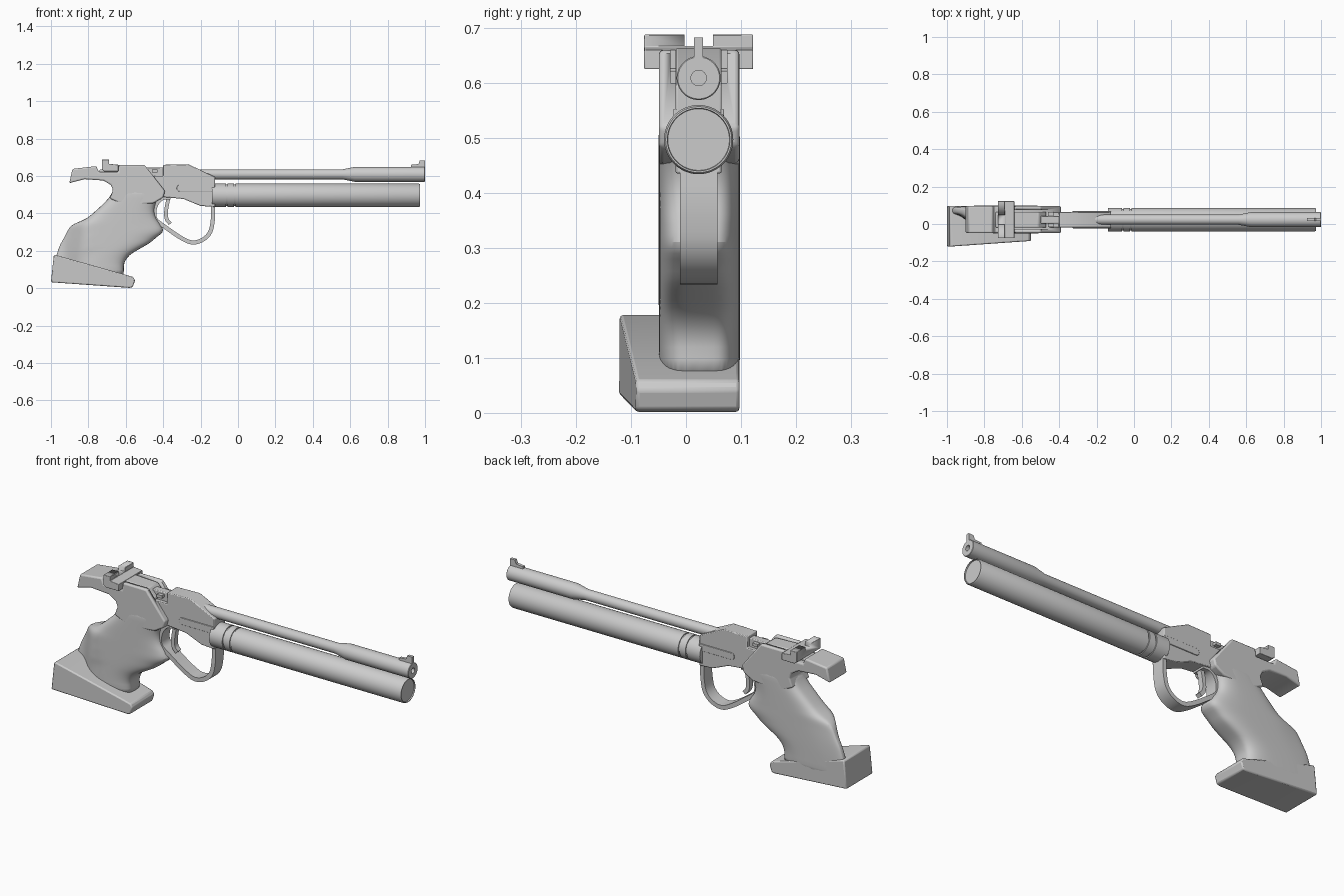
import bpy, bmesh, math

if "Cube" in bpy.data.objects:
    bpy.data.objects.remove(bpy.data.objects["Cube"])

YC = 0.023  # bore plane


def finish(name, bm, bevel=0, sub=0, segs=2, angle=35):
    bmesh.ops.recalc_face_normals(bm, faces=bm.faces)
    me = bpy.data.meshes.new(name)
    bm.to_mesh(me)
    bm.free()
    ob = bpy.data.objects.new(name, me)
    bpy.context.collection.objects.link(ob)
    bpy.ops.object.select_all(action='DESELECT')
    ob.select_set(True)
    bpy.context.view_layer.objects.active = ob
    bpy.ops.object.shade_smooth_by_angle(angle=math.radians(angle))
    if bevel:
        m = ob.modifiers.new("bevel", 'BEVEL')
        m.width, m.segments, m.limit_method = bevel, segs, 'ANGLE'
    if sub:
        m = ob.modifiers.new("subsurf", 'SUBSURF')
        m.levels = m.render_levels = sub
    return ob


def prism(name, pts, y0, y1, bevel=0, taper=None, segs=2):
    """Extrude an x-z outline from y0 to y1; taper(x) replaces y0."""
    bm = bmesh.new()
    a = [bm.verts.new((x, taper(x) if taper else y0, z)) for x, z in pts]
    b = [bm.verts.new((x, y1, z)) for x, z in pts]
    bm.faces.new(a)
    bm.faces.new(b[::-1])
    for i in range(len(pts)):
        j = (i + 1) % len(pts)
        bm.faces.new((a[i], b[i], b[j], a[j]))
    return finish(name, bm, bevel, segs=segs)


def box(name, x0, x1, y0, y1, z0, z1, bevel=0):
    return prism(name, [(x0, z0), (x1, z0), (x1, z1), (x0, z1)], y0, y1, bevel)


def loft(name, rings, sub=0):
    bm = bmesh.new()
    rows = [[bm.verts.new(p) for p in r] for r in rings]
    n = len(rows[0])
    for a, b in zip(rows, rows[1:]):
        for i in range(n):
            j = (i + 1) % n
            bm.faces.new((a[i], a[j], b[j], b[i]))
    bm.faces.new(rows[0])
    bm.faces.new(rows[-1])
    return finish(name, bm, sub=sub)


def lathe(name, prof, zc, n=48):
    """Turn (x, radius) pairs around the axis y=YC, z=zc."""
    ang = [2 * math.pi * i / n for i in range(n)]
    return loft(name, [[(x, YC + r * math.cos(t), zc + r * math.sin(t)) for t in ang]
                       for x, r in prof])


def strip(name, path, half, y0, y1, rounds=3):
    """Curved band: corner-cut path thickened in the x-z plane."""
    for _ in range(rounds):
        new = [path[0]]
        for (ax, az), (bx, bz) in zip(path, path[1:]):
            new += [(.75 * ax + .25 * bx, .75 * az + .25 * bz), (.25 * ax + .75 * bx, .25 * az + .75 * bz)]
        path = new + [path[-1]]
    left, right = [], []
    for i, (x, z) in enumerate(path):
        a, b = path[max(i - 1, 0)], path[min(i + 1, len(path) - 1)]
        dx, dz = b[0] - a[0], b[1] - a[1]
        d = math.hypot(dx, dz)
        left.append((x - dz / d * half, z + dx / d * half))
        right.append((x + dz / d * half, z - dx / d * half))
    return prism(name, left + right[::-1], y0, y1)


def cut(ob, cutter):
    cutter.hide_render = True
    cutter.hide_set(True)
    m = ob.modifiers.new("cut", 'BOOLEAN')
    m.object, m.operation, m.solver = cutter, 'DIFFERENCE', 'EXACT'


# air reservoir with two grooves
R, G = 0.063, 0.058
lathe("air_cylinder", [(-.14, R), (-.064, R), (-.064, G), (-.056, G), (-.056, R), (-.022, R),
                       (-.022, G), (-.014, G), (-.014, R), (.966, R), (.972, R - .003),
                       (.972, R - .006), (.966, R - .007)], 0.497)

# barrel with thicker muzzle and bore
lathe("barrel", [(-.22, .027), (.56, .027), (.625, .04), (.998, .04), (1, .038),
                 (1, .014), (.93, .014)], 0.609)

# front sight
prism("front_sight", [(.925, .64), (1, .64), (1, .683), (.972, .683), (.965, .664), (.925, .66)],
      YC - .008, YC + .008)

# receiver
prism("receiver", [(-.5, .5), (-.39, .487), (-.29, .477), (-.2, .44), (-.123, .435), (-.123, .595),
                   (-.265, .663), (-.4, .66), (-.4, .6), (-.5, .6)], YC - .042, YC + .042, .004)
for side in (-1, 1):
    cap = [(-.31 + .018 * math.cos(t), .535 + .018 * math.sin(t))
           for t in [math.pi / 2 + math.pi * i / 10 for i in range(11)]]
    prism("receiver_side_rib", cap + [(-.124, .517), (-.124, .553)],
          YC + side * .035, YC + side * .046, .002)

# breech block and loading rail between the grip cheeks
prism("breech_block", [(-.74, .6), (-.47, .6), (-.47, .615), (-.51, .655), (-.64, .66), (-.65, .64), (-.74, .635)],
      YC - .042, YC + .042, .005)
box("loading_rail", -.5, -.39, YC - .02, YC + .02, .59, .645, .004)
box("cocking_stud", -.46, -.43, YC - .04, YC + .04, .62, .635)

# rear sight with notched blade
sight = prism("rear_sight", [(-.728, .635), (-.715, .625), (-.64, .625), (-.64, .66), (-.69, .665), (-.69, .688),
                             (-.728, .688)], -.076, .122, .002)
cut(sight, box("sight_notch_cutter", -.8, -.6, -.003, .049, .667, .72))

# trigger guard and trigger
strip("trigger_guard", [(-.134, .45), (-.132, .37), (-.15, .28), (-.235, .235), (-.31, .27), (-.40, .335),
                        (-.45, .37), (-.445, .44), (-.41, .485), (-.36, .485)], .011, YC - .034, YC + .034)
strip("trigger", [(-.37, .49), (-.385, .42), (-.385, .37), (-.362, .345)], .01, YC - .014, YC + .014)

# hand grip: stacked rings (z, back x, front x), flat far side, thin heel flange at the back
ROWS = [(.05, -.99, -.60), (.10, -.985, -.612), (.14, -.98, -.61), (.18, -.97, -.58), (.205, -.962, -.535),
        (.225, -.955, -.50), (.245, -.945, -.465), (.27, -.93, -.44), (.29, -.92, -.41), (.31, -.91, -.395),
        (.335, -.895, -.41), (.352, -.86, -.42), (.37, -.81, -.435), (.41, -.765, -.45), (.46, -.71, -.44),
        (.50, -.675, -.41), (.55, -.665, -.41)]


def spow(v, p):
    return math.copysign(abs(v) ** p, v)


def grip_ring(z, xb, xf, n=40):
    ring = []
    for i in range(n):
        t = 2 * math.pi * i / n
        c, s = math.cos(t), math.sin(t)
        x = (xb + xf) / 2 + (xf - xb) / 2 * spow(c, .6)
        k = min(max((x + .95) / .15, 0), 1)
        k = k * k * (3 - 2 * k)
        if z > .36:
            k = 1
        lo, hi = .045 - .095 * k, .098
        ring.append((x, (lo + hi) / 2 + (hi - lo) / 2 * spow(s, .5), z))
    return ring


loft("grip", [grip_ring(*r) for r in ROWS], sub=1)

# grip top: cheeks and hand web rest
top = prism("grip_top", [(-.902, .562), (-.885, .638), (-.757, .653), (-.745, .622), (-.64, .622), (-.637, .66),
                         (-.5, .66), (-.39, .52), (-.40, .485), (-.45, .455), (-.6, .44), (-.685, .48), (-.668, .525),
                         (-.68, .553), (-.72, .576), (-.82, .583)], -.049, .097, .008, segs=3)
cut(top, box("breech_slot_cutter", -.66, -.3, -.028, .075, .6, .8))

# palm shelf tapering towards the front
prism("palm_shelf", [(-1, .032), (-.58, .002), (-.563, .006), (-.55, .042), (-.56, .06), (-.61, .075), (-.975, .178),
                     (-.985, .176)], 0, .097, .006, taper=lambda x: -.122 + (x + 1) * .07)
